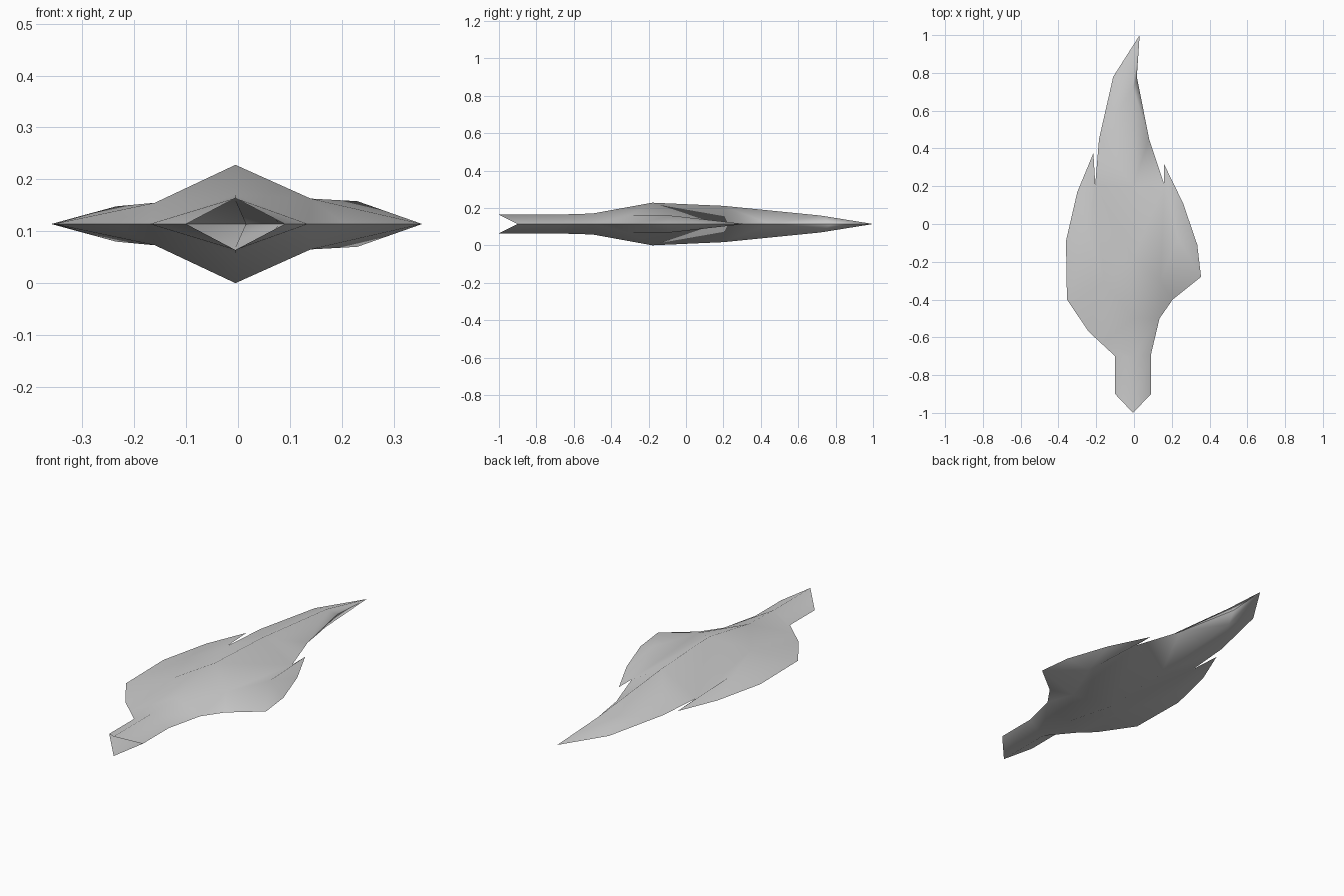
import bpy
import bmesh

cube = bpy.data.objects.get("Cube")
if cube:
    bpy.data.objects.remove(cube)

HALF_HEIGHT = 0.114

# One flat grey for the whole shell
grey = bpy.data.materials.new("light_grey")
grey.use_nodes = True
colour = (0.6, 0.6, 0.6, 1)
grey.diffuse_color = colour
grey.node_tree.nodes["Principled BSDF"].inputs["Base Color"].default_value = colour

# Central ridge from the open socket to the flame tip: (x, y, height above the rim)
ridge_profile = [(-.005, -1, .05), (-.005, -.7, .05), (-.005, -.5, .056),
                 (-.005, -.18, .114), (-.005, .2, .097), (-.005, .72, .045),
                 (.03, 1, 0)]

# Rim outline of each side, socket to tip: (x, y)
left_rim = [(.09, -.9), (.09, -.69), (.135, -.5), (.205, -.4), (.355, -.28),
            (.335, -.11), (.26, .11), (.16, .315), (.16, .21), (.08, .45), (.015, .78)]
right_rim = [(-.1, -.9), (-.1, -.7), (-.17, -.635), (-.24, -.57), (-.355, -.4),
             (-.36, -.09), (-.3, .17), (-.215, .375), (-.205, .21), (-.185, .45), (-.11, .78)]

# Low crest running along each side tongue
left_crest = [(.14, -.3, .049), (.23, -.07, .044)]
right_crest = [(-.16, -.3, .041), (-.235, -.07, .034)]


def add_side(bm, ridge, rim_points, crest_points):
    """Skin one side between the ridge, the tongue crest and the rim."""
    rim = [bm.verts.new((x, y, 0)) for x, y in rim_points]
    crest, shoulder = [bm.verts.new(p) for p in crest_points]
    mouth, neck, throat, peak, back, tail, tip = ridge
    tongue, notch = rim[7], rim[8]
    faces = [
        # socket
        (mouth, neck, rim[1], rim[0]), (neck, throat, rim[2], rim[1]),
        # front flare
        (throat, peak, crest), (throat, crest, rim[2]),
        # tongue and the valley behind it
        (shoulder, notch, tongue), (crest, notch, shoulder),
        (peak, notch, crest), (crest, shoulder, rim[4]),
        # body and tail
        (peak, back, notch), (back, rim[9], notch), (back, tail, rim[9]),
        (tail, rim[10], rim[9]), (tail, tip, rim[10]),
    ]
    faces += [(crest, rim[i + 1], rim[i]) for i in (2, 3)]
    faces += [(shoulder, rim[i + 1], rim[i]) for i in (4, 5, 6)]
    for corners in faces:
        face = bm.faces.new(corners)
        face.smooth = True
        face.normal_update()
        if face.normal.z < 0:
            face.normal_flip()


# Upper half of the shell
bm = bmesh.new()
ridge = [bm.verts.new(p) for p in ridge_profile]
add_side(bm, ridge, left_rim, left_crest)
add_side(bm, ridge, right_rim, right_crest)
mesh = bpy.data.meshes.new("flame_shell")
bm.to_mesh(mesh)
bm.free()
mesh.materials.append(grey)

shell = bpy.data.objects.new("flame_shell", mesh)
shell.location.z = HALF_HEIGHT
bpy.context.collection.objects.link(shell)

# Lower half, left unmerged so the rim stays a hard edge
mirror = shell.modifiers.new("lower_half", 'MIRROR')
mirror.use_axis = (False, False, True)
mirror.use_mirror_merge = False
